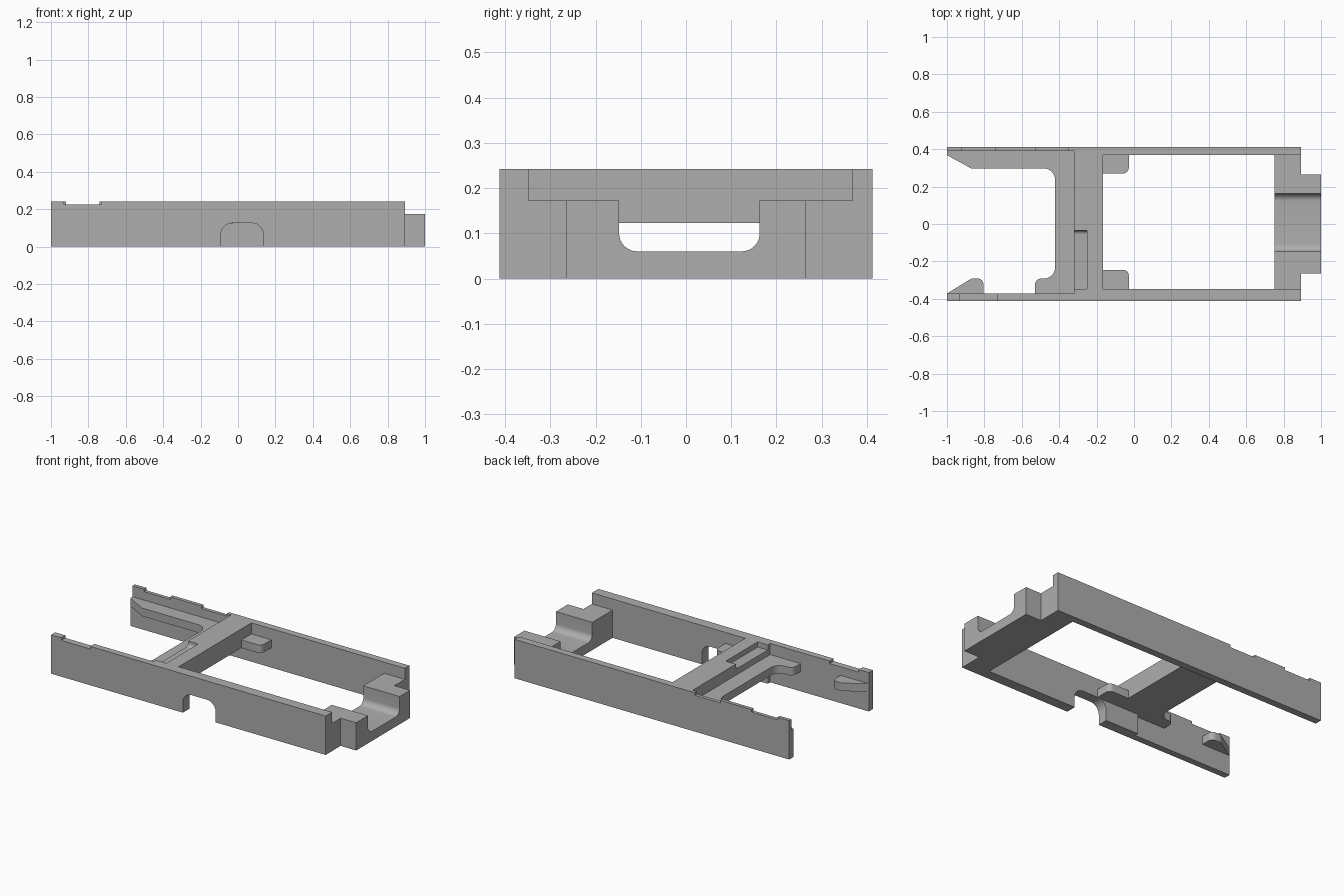
import bpy, bmesh, math
from mathutils import Vector

if "Cube" in bpy.data.objects:
    bpy.data.objects.remove(bpy.data.objects["Cube"])

grey = bpy.data.materials.new("plain grey")
grey.diffuse_color = (0.42, 0.42, 0.42, 1)
grey.use_nodes = True
grey.node_tree.nodes["Principled BSDF"].inputs["Base Color"].default_value = grey.diffuse_color


def rounded(points, steps=8):
    """Turn (a, b) or (a, b, radius) corners into an outline with filleted corners."""
    out = []
    n = len(points)
    for i, p in enumerate(points):
        c = Vector(p[:2])
        if len(p) == 2:
            out.append(c)
            continue
        u = (Vector(points[i - 1][:2]) - c).normalized()
        v = (Vector(points[(i + 1) % n][:2]) - c).normalized()
        half = u.angle(v) / 2
        t = p[2] / math.tan(half)
        centre = c + (u + v).normalized() * p[2] / math.sin(half)
        start, end = c + u * t - centre, c + v * t - centre
        sweep = math.pi - 2 * half
        for k in range(steps + 1):
            f = k / steps
            d = (start * math.sin((1 - f) * sweep) + end * math.sin(f * sweep)) / math.sin(sweep)
            out.append(centre + d)
    return out


def prism(name, axis, points, lo, hi):
    """Extrude an outline along an axis between lo and hi."""
    place = {"x": lambda a, b, h: (h, a, b),
             "y": lambda a, b, h: (a, h, b),
             "z": lambda a, b, h: (a, b, h)}[axis]
    bm = bmesh.new()
    face = bm.faces.new([bm.verts.new(place(p.x, p.y, lo)) for p in rounded(points)])
    moved = bmesh.ops.extrude_face_region(bm, geom=[face])["geom"]
    bmesh.ops.translate(bm, vec=Vector(place(0, 0, hi - lo)),
                        verts=[g for g in moved if isinstance(g, bmesh.types.BMVert)])
    bmesh.ops.recalc_face_normals(bm, faces=bm.faces)
    mesh = bpy.data.meshes.new(name)
    bm.to_mesh(mesh)
    bm.free()
    mesh.materials.append(grey)
    ob = bpy.data.objects.new(name, mesh)
    bpy.context.collection.objects.link(ob)
    bpy.ops.object.select_all(action='DESELECT')
    bpy.context.view_layer.objects.active = ob
    ob.select_set(True)
    bpy.ops.object.shade_smooth_by_angle(angle=math.radians(30))
    return ob


def box(name, x0, x1, y0, y1, z0, z1):
    return prism(name, "z", [(x0, y0), (x1, y0), (x1, y1), (x0, y1)], z0, z1)


TOP, LEDGE, UNDER, NOTCH = 0.242, 0.173, 0.123, 0.226

# Front side wall with top notch and rounded doorway
arch = [(-0.092, 0), (-0.092, 0.125, 0.06), (0.135, 0.125, 0.06), (0.135, 0)]
prism("front_wall", "y", [(-1, 0)] + arch + [
    (0.893, 0), (0.893, TOP), (-0.73, TOP), (-0.73, NOTCH),
    (-0.93, NOTCH), (-0.93, TOP), (-1, TOP)], -0.412, -0.372)
prism("front_wall_lining", "y", [(-0.32, 0)] + arch + [
    (0.893, 0), (0.893, TOP), (-0.32, TOP)], -0.372, -0.348)

# Back side wall: thin notched rim on the left, thicker elsewhere
prism("back_wall", "y", [
    (-1, 0), (0.893, 0), (0.893, TOP), (-0.35, TOP), (-0.35, NOTCH),
    (-0.525, NOTCH), (-0.525, TOP), (-0.74, TOP), (-0.74, NOTCH),
    (-0.92, NOTCH), (-0.92, TOP), (-1, TOP)], 0.39, 0.412)
prism("back_wall_lining", "y", [
    (-1, 0), (0.893, 0), (0.893, TOP), (-0.32, TOP),
    (-0.32, LEDGE), (-1, LEDGE)], 0.368, 0.39)

# Low ledge running along the back wall and across to the front wall
prism("ledge", "z", [
    (-1, 0.368), (-0.87, 0.297), (-0.422, 0.297, 0.06), (-0.422, -0.292, 0.06),
    (-0.53, -0.292, 0.035), (-0.53, -0.372), (-0.32, -0.372), (-0.32, 0.368)], UNDER, LEDGE)
prism("front_end_tab", "z", [
    (-1, -0.372), (-0.87, -0.292, 0.03), (-0.805, -0.292, 0.03), (-0.805, -0.372)],
    UNDER, LEDGE)

# Raised crossbar with a shallow slot along its left edge
prism("crossbar_left", "x", [
    (-0.348, UNDER), (0.368, UNDER), (0.368, TOP), (-0.035, TOP),
    (-0.035, 0.21, 0.02), (-0.348, 0.21)], -0.32, -0.25)
box("crossbar_right", -0.25, -0.165, -0.348, 0.368, UNDER, TOP)

# Small support tabs beside the crossbar
for name, wall, tip in (("front_tab", -0.348, -0.245), ("back_tab", 0.368, 0.27)):
    prism(name, "z", [(-0.165, wall), (-0.165, tip), (-0.028, tip, 0.03), (-0.028, wall)],
          UNDER, LEDGE)

# End block with a rounded channel, narrower where it passes the walls
channel = [(0.163, LEDGE), (0.163, 0.06, 0.04), (-0.148, 0.06, 0.04), (-0.148, LEDGE)]
for name, x0, x1, y0, y1 in (("end_block", 0.75, 0.893, -0.348, 0.368),
                             ("end_nose", 0.893, 1.0, -0.265, 0.265)):
    prism(name, "x", [(y0, 0), (y1, 0), (y1, LEDGE)] + channel + [(y0, LEDGE)], x0, x1)
